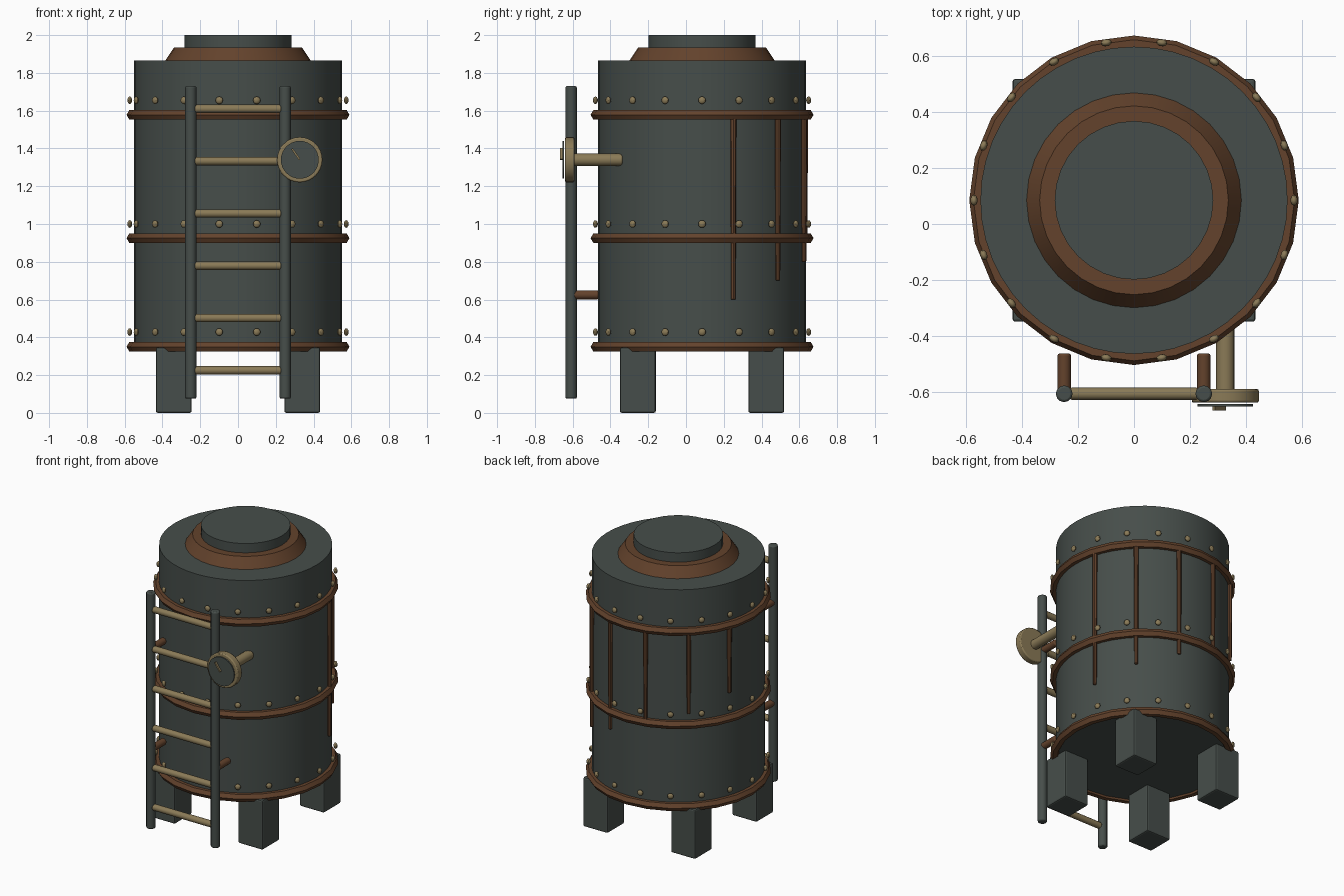
import bpy, bmesh, math
from mathutils import Vector, Matrix

if "Cube" in bpy.data.objects:
    bpy.data.objects.remove(bpy.data.objects["Cube"])

CY = 0.085  # tank axis offset in y


def material(name, rgb):
    m = bpy.data.materials.new(name)
    m.diffuse_color = (*rgb, 1)
    m.use_nodes = True
    m.node_tree.nodes["Principled BSDF"].inputs["Base Color"].default_value = m.diffuse_color
    return m


IRON = material("dark_iron", (0.062, 0.076, 0.069))
RUST = material("rust_brown", (0.125, 0.055, 0.025))
BRASS = material("dull_brass", (0.255, 0.195, 0.095))


def make(name, bm, mat, smooth=True, bevel=0):
    bmesh.ops.recalc_face_normals(bm, faces=bm.faces)
    me = bpy.data.meshes.new(name)
    bm.to_mesh(me)
    bm.free()
    me.materials.append(mat)
    ob = bpy.data.objects.new(name, me)
    bpy.context.collection.objects.link(ob)
    if bevel:
        mod = ob.modifiers.new("bevel", 'BEVEL')
        mod.width, mod.segments, mod.limit_method = bevel, 2, 'ANGLE'
        mod.angle_limit = math.radians(50)
    if smooth:
        bpy.ops.object.select_all(action='DESELECT')
        ob.select_set(True)
        bpy.context.view_layer.objects.active = ob
        bpy.ops.object.shade_smooth_by_angle(angle=math.radians(35))
    return ob


def rod(name, a, b, r, mat, r2=None, sides=12, bevel=0.0):
    """Cylinder or cone from point a to point b."""
    a, b = Vector(a), Vector(b)
    d = b - a
    bm = bmesh.new()
    turn = Vector((0, 0, 1)).rotation_difference(d).to_matrix().to_4x4()
    bmesh.ops.create_cone(bm, cap_ends=True, segments=sides, radius1=r,
                          radius2=r if r2 is None else r2, depth=d.length,
                          matrix=Matrix.Translation((a + b) / 2) @ turn)
    return make(name, bm, mat, True, bevel)


def box(name, centre, size, mat, bevel=0.0, turn=Matrix.Identity(4)):
    bm = bmesh.new()
    bmesh.ops.create_cube(bm, size=1, matrix=Matrix.Translation(centre) @ turn
                          @ Matrix.Diagonal((*size, 1)))
    return make(name, bm, mat, False, bevel)


def hoop(name, z, major, minor, mat, n=24, m=6):
    bm = bmesh.new()
    loops = []
    for i in range(n):
        t = math.tau * i / n
        loop = []
        for j in range(m):
            p = math.tau * j / m
            r = major + minor * math.cos(p)
            loop.append(bm.verts.new((r * math.cos(t), CY + r * math.sin(t),
                                      z + minor * math.sin(p))))
        loops.append(loop)
    for i in range(n):
        for j in range(m):
            a, b = loops[i], loops[(i + 1) % n]
            bm.faces.new((a[j], b[j], b[(j + 1) % m], a[(j + 1) % m]))
    return make(name, bm, mat)


# Tank body, collar and cap
rod("tank_body", (0, CY, 0.335), (0, CY, 1.865), 0.55, IRON, sides=48)
rod("top_collar", (0, CY, 1.86), (0, CY, 1.935), 0.388, RUST, 0.338, sides=32)
rod("top_cap", (0, CY, 1.92), (0, CY, 2.0), 0.284, IRON, sides=32)

# Hoops, each with a row of flattened rivets above it
for k, (hz, rz) in enumerate(((0.35, 0.428), (0.925, 1.0), (1.578, 1.655))):
    hoop(f"hoop_{k}", hz, 0.56, 0.03, RUST)
    bm = bmesh.new()
    for i in range(18):
        mtx = (Matrix.Translation((0, CY, rz))
               @ Matrix.Rotation(math.tau * i / 18, 4, 'Z')
               @ Matrix.Translation((0.573, 0, 0))
               @ Matrix.Diagonal((0.013, 0.02, 0.02, 1)))
        bmesh.ops.create_uvsphere(bm, u_segments=10, v_segments=6, radius=1, matrix=mtx)
    make(f"rivet_row_{k}", bm, BRASS)

# Legs
for sx in (-1, 1):
    for sy in (-1, 1):
        box(f"leg_{sx}_{sy}", (sx * 0.34, CY + sy * 0.34, 0.173),
            (0.19, 0.19, 0.346), IRON, bevel=0.01)

# Rust streaks, shorter towards the left side
for i in range(6):
    t = 0.3 + 0.5 * i
    x, y = 0.56 * math.cos(t), CY + 0.56 * math.sin(t)
    rod(f"rust_streak_{i}", (x, y, 0.6 + 0.1 * i), (x, y, 1.57), 0.012, RUST,
        0.016, sides=8, bevel=0.004)

# Ladder: rails, wall brackets and rungs
LY = -0.608
for sx in (-1, 1):
    x = sx * 0.25
    rod(f"ladder_rail_{sx}", (x, LY, 0.075), (x, LY, 1.73), 0.03, IRON, bevel=0.008)
    for z in (0.625, 1.33):
        rod(f"ladder_bracket_{sx}_{z}", (x, LY, z), (x, -0.464, z), 0.024, RUST, bevel=0.007)
for i in range(6):
    z = 0.225 + 0.277 * i
    rod(f"ladder_rung_{i}", (-0.228, LY, z), (0.228, LY, z), 0.022, BRASS, bevel=0.005)

# Gauge: pipe, case, dial and needle
GX, GZ = 0.327, 1.34
rod("gauge_pipe", (GX, -0.6, GZ), (GX, -0.335, GZ), 0.033, BRASS, sides=16, bevel=0.008)
rod("gauge_case", (GX, -0.591, GZ), (GX, -0.64, GZ), 0.12, BRASS, sides=32, bevel=0.007)
rod("gauge_dial", (GX, -0.645, GZ), (GX, -0.653, GZ), 0.1, IRON, sides=32)
box("gauge_needle", (GX - 0.021, -0.661, GZ + 0.03), (0.01, 0.014, 0.07), BRASS,
    turn=Matrix.Rotation(math.radians(-35), 4, 'Y'))
